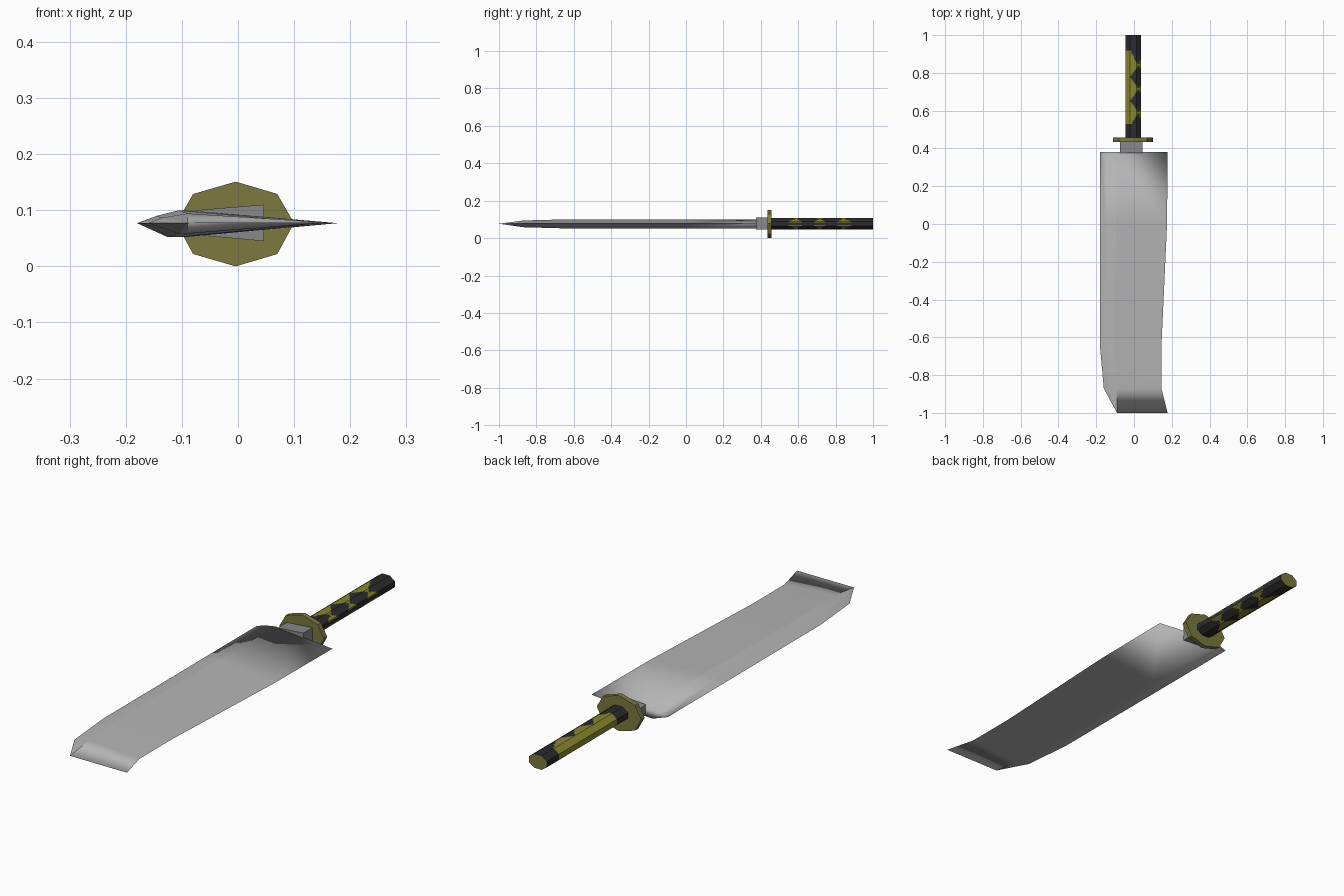
import bpy, bmesh, math

if "Cube" in bpy.data.objects:
    bpy.data.objects.remove(bpy.data.objects["Cube"])


def material(name, rgb):
    m = bpy.data.materials.new(name)
    m.diffuse_color = (*rgb, 1)
    m.use_nodes = True
    m.node_tree.nodes["Principled BSDF"].inputs["Base Color"].default_value = m.diffuse_color
    return m


STEEL = material("blade steel", (0.46, 0.46, 0.46))
COLLAR = material("collar grey", (0.25, 0.25, 0.25))
OLIVE = material("guard olive", (0.20, 0.19, 0.05))
GOLD = material("grip gold", (0.25, 0.24, 0.028))
BLACK = material("grip black", (0.025, 0.025, 0.027))
ZC = 0.077


def loft(name, rings, mats):
    """Skin equal-length rings of points and cap both ends."""
    bm = bmesh.new()
    rows = [[bm.verts.new(p) for p in r] for r in rings]
    n = len(rows[0])
    for a, b in zip(rows, rows[1:]):
        for i in range(n):
            j = (i + 1) % n
            bm.faces.new((a[i], a[j], b[j], b[i]))
    bm.faces.new(rows[0])
    bm.faces.new(rows[-1])
    bmesh.ops.remove_doubles(bm, verts=bm.verts, dist=0.0005)
    bmesh.ops.recalc_face_normals(bm, faces=bm.faces)
    me = bpy.data.meshes.new(name)
    bm.to_mesh(me)
    bm.free()
    for m in mats:
        me.materials.append(m)
    ob = bpy.data.objects.new(name, me)
    bpy.context.collection.objects.link(ob)
    return ob


# Blade: y, spine x, upper bevel x, ridge x, cutting edge x, thickness factor
stations = [(0.38, -0.18, -0.145, -0.09, 0.178, 1.0),
            (0.0, -0.18, -0.145, -0.095, 0.175, 1.0),
            (-0.65, -0.18, -0.145, -0.105, 0.145, 1.0),
            (-0.87, -0.16, -0.135, -0.09, 0.145, 0.75),
            (-1.0, -0.09, -0.09, -0.09, 0.178, 0.0)]
rings = []
for y, spine, bevel, ridge, edge, t in stations:
    rings.append([(spine, y, ZC), (bevel, y, ZC + 0.013 * t),
                  (ridge, y, ZC + 0.023 * t), (edge, y, ZC),
                  (ridge, y, ZC - 0.025 * t),
                  (ridge - 0.02 * t, y, ZC - 0.025 * t)])
blade = loft("blade", rings, [STEEL])
# Smooth along the length, with crisp lengthwise edges
me = blade.data
for p in me.polygons:
    p.use_smooth = True
for e in me.edges:
    a, b = (me.vertices[i].co for i in e.vertices)
    e.use_edge_sharp = abs(a.y - b.y) > 0.05

# Wedge-shaped collar between blade and guard
loft("collar", [[(-0.075, y, 0.056), (0.046, y, 0.045),
                 (0.046, y, 0.110), (-0.075, y, 0.100)]
                for y in (0.375, 0.437)], [COLLAR])

# Octagonal guard
outline = [(-0.004, 0.151), (0.07, 0.129), (0.10, 0.077), (0.07, 0.022),
           (-0.004, 0.0), (-0.08, 0.022), (-0.11, 0.077), (-0.08, 0.129)]
loft("guard", [[(x, y, z) for x, z in outline] for y in (0.435, 0.457)], [OLIVE])

# Octagonal grip, finely divided so the wrap pattern follows its faces
CX, RX, RZ, SUB = -0.004, 0.0455, 0.0325, 5
corners = [(CX + RX * math.cos(math.radians(22.5 + 45 * k)),
            ZC + RZ * math.sin(math.radians(22.5 + 45 * k))) for k in range(8)]
section = []
for k in range(8):
    (x0, z0), (x1, z1) = corners[k], corners[(k + 1) % 8]
    section += [(x0 + (x1 - x0) * s / SUB, z0 + (z1 - z0) * s / SUB) for s in range(SUB)]
ROWS = 60
grip = loft("grip", [[(x, 0.457 + 0.543 * r / ROWS, z) for x, z in section]
                     for r in range(ROWS + 1)], [BLACK, GOLD, OLIVE])
# Gold band with black diamonds, olive end caps
for p in grip.data.polygons:
    c = p.center
    if abs(p.normal.y) > 0.9:
        p.material_index = 2
        continue
    ang = abs(math.degrees(math.atan2((c.z - ZC) / RZ, (c.x - CX) / RX)))
    off = abs((c.y - 0.65 + 0.065) % 0.13 - 0.065)
    diamond = off / 0.065 + abs(ang - 50) / 62 < 1
    p.material_index = 1 if 0.525 < c.y < 0.915 and not diamond and ang > 10 else 0
